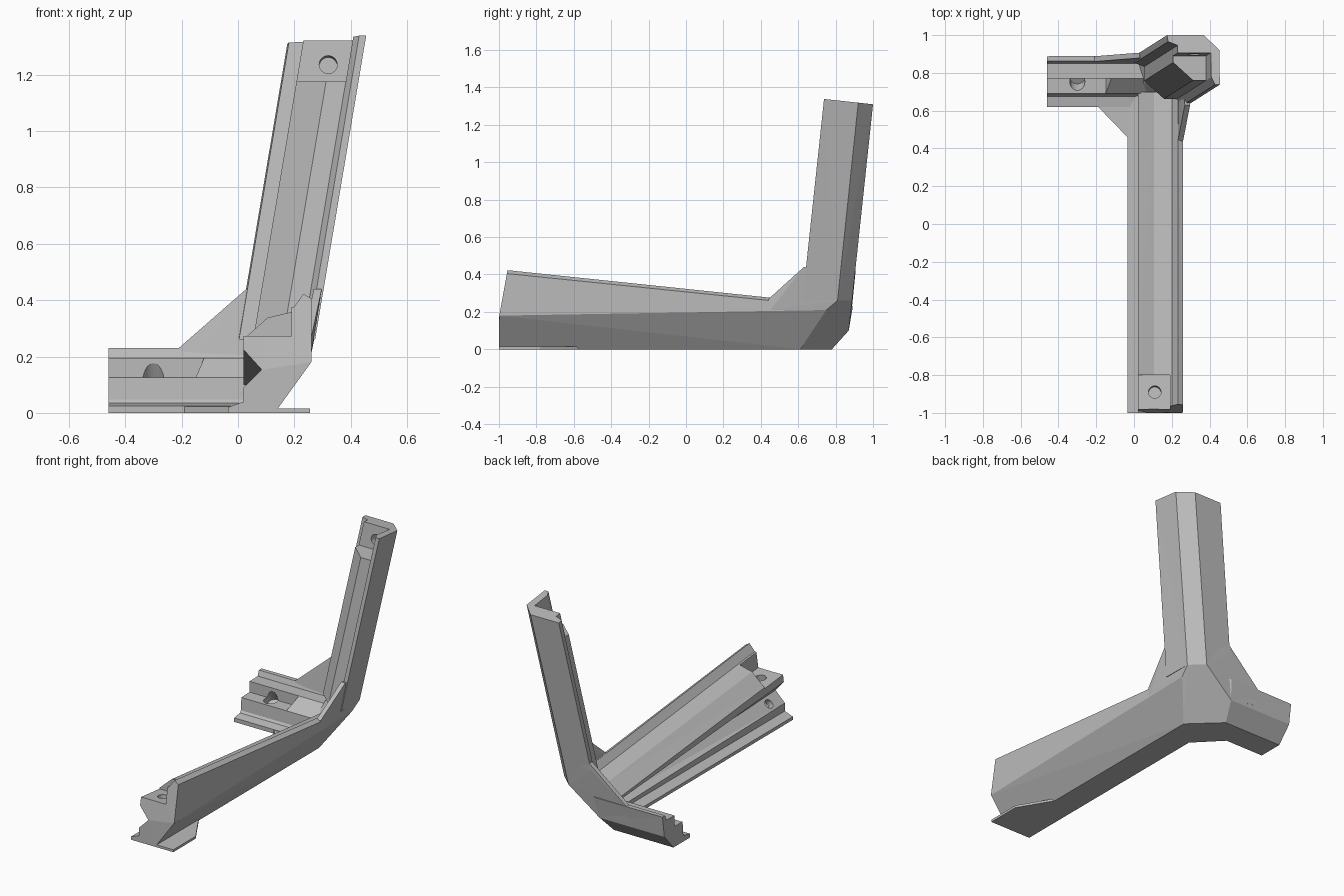
import bpy, bmesh
from mathutils import Vector, Matrix

if "Cube" in bpy.data.objects:
    bpy.data.objects.remove(bpy.data.objects["Cube"])

grey = bpy.data.materials.new("light_grey")
grey.use_nodes = True
GREY = (0.5, 0.5, 0.5, 1)
grey.diffuse_color = GREY
grey.node_tree.nodes["Principled BSDF"].inputs["Base Color"].default_value = GREY


def finish(bm, name):
    bmesh.ops.recalc_face_normals(bm, faces=bm.faces)
    me = bpy.data.meshes.new(name)
    bm.to_mesh(me)
    bm.free()
    me.materials.append(grey)
    ob = bpy.data.objects.new(name, me)
    bpy.context.collection.objects.link(ob)
    return ob


def loft(name, start, end):
    """Solid between two matching rings of points."""
    bm = bmesh.new()
    a = [bm.verts.new(p) for p in start]
    b = [bm.verts.new(p) for p in end]
    n = len(a)
    bm.faces.new(a)
    bm.faces.new(b[::-1])
    for i in range(n):
        j = (i + 1) % n
        bm.faces.new((a[i], b[i], b[j], a[j]))
    bmesh.ops.recalc_face_normals(bm, faces=bm.faces)
    bmesh.ops.triangulate(bm, faces=bm.faces)
    return finish(bm, name)


def hull(name, points, shift=None):
    """Convex solid around points, optionally thickened by a shift."""
    pts = [Vector(p) for p in points]
    if shift:
        pts += [p + Vector(shift) for p in pts]
    bm = bmesh.new()
    for p in pts:
        bm.verts.new(p)
    res = bmesh.ops.convex_hull(bm, input=bm.verts)
    junk = {g for g in res["geom_interior"] + res["geom_unused"]
            if isinstance(g, bmesh.types.BMVert)}
    bmesh.ops.delete(bm, geom=list(junk), context="VERTS")
    bmesh.ops.dissolve_limit(bm, angle_limit=0.01, verts=bm.verts, edges=bm.edges)
    return finish(bm, name)


def cylinder(name, centre, axis, radius, depth):
    bm = bmesh.new()
    rot = Vector(axis).to_track_quat("Z", "Y").to_matrix().to_4x4()
    bmesh.ops.create_cone(bm, cap_ends=True, segments=24, radius1=radius, radius2=radius,
                          depth=depth, matrix=Matrix.Translation(centre) @ rot)
    return finish(bm, name)


def cut(target, cutter):
    cutter.hide_render = True
    mod = target.modifiers.new("cut", "BOOLEAN")
    mod.operation = "DIFFERENCE"
    mod.solver = "EXACT"
    mod.object = cutter
    bpy.context.view_layer.objects.active = target
    bpy.ops.object.modifier_apply(modifier=mod.name)
    bpy.data.objects.remove(cutter)


# Outer corner facet, shared by the hub and the three arms
LONG_BOTTOM, LONG_SIDE = (0.13, 0.61, 0), (0.26, 0.75, 0.21)
SHORT_BOTTOM, SHORT_BACK = (-0.05, 0.78, 0), (-0.015, 0.87, 0.1)
UP_BACK, UP_SIDE = (0.187, 0.888, 0.26), (0.27, 0.81, 0.26)

# Long arm: notched section, taller at its free end
front = [(-0.035, 0), (0.13, 0), (0.26, 0.18), (0.26, 0.405), (0.232, 0.423), (0.2, 0.377),
         (0.105, 0.355), (0.02, 0.28), (0.02, 0.224), (0.084, 0.153), (0.02, 0.09),
         (0.02, 0.04), (-0.035, 0.02)]
rear_z = [0, 0, 0.21, 0.235, 0.25, 0.205, 0.185, 0.115, 0.1, 0.08, 0.06, 0.04, 0.02]
start = [(x, -1 + 0.18 * max(0, z - 0.17), z) for x, z in front]
end = [(x, 0.7, z) for (x, _), z in zip(front, rear_z)]
end[1], end[2] = LONG_BOTTOM, LONG_SIDE
long_arm = loft("long_arm", start, end)
pocket = hull("pocket", [(-0.1, -1.1, 0.285), (0.19, -1.1, 0.285),
                         (-0.1, -0.8, 0.255), (0.19, -0.8, 0.255)], (0, 0, 0.4))
cut(long_arm, pocket)
cut(long_arm, cylinder("hole", (0.11, -0.89, 0.26), (0, 0.1, 1), 0.033, 0.12))
cut(long_arm, cylinder("hole", (0.05, -0.89, 0.12), (-1, 0, 1), 0.028, 0.08))

# Thin foot plate beside the free end of the long arm
hull("foot_plate", [(0.1, -1, 0), (0.255, -1, 0), (0.255, -0.78, 0), (0.13, -0.57, 0),
                    (0.1, -0.57, 0)], (0, 0, 0.015))

# Short arm: stepped section
steps = [(0.62, 0), (0.78, 0), (0.87, 0.1), (0.888, 0.23), (0.862, 0.23), (0.85, 0.197),
         (0.77, 0.195), (0.77, 0.128), (0.69, 0.125), (0.685, 0.048), (0.675, 0.035),
         (0.62, 0.025)]
start = [(-0.46, y, z) for y, z in steps]
end = [(0.06, y, z) for y, z in steps]
end[0], end[-1] = (0, 0.62, 0), (0, 0.62, 0.025)
end[1], end[2], end[3] = SHORT_BOTTOM, SHORT_BACK, (0, 0.892, 0.23)
short_arm = loft("short_arm", start, end)
cut(short_arm, cylinder("hole", (-0.3, 0.745, 0.14), (0, -0.6, 1), 0.04, 0.12))
loft("short_arm_filler", [(-0.15, 0.69, 0.125), (-0.12, 0.77, 0.195), (-0.15, 0.775, 0.12)],
     [(0.08, 0.69, 0.125), (0.08, 0.77, 0.195), (0.08, 0.775, 0.12)])

# Upright arm: leaning angle section with a diagonal filler
LEAN = Vector((0.168, 0.107, 1))
angle = [(0.45, 0.735), (0.45, 0.92), (0.37, 1.0), (0.175, 1.0), (0.18, 0.965), (0.23, 0.945),
         (0.23, 0.87), (0.335, 0.775), (0.405, 0.775), (0.425, 0.735)]


def on_lean(x, y, z):
    return Vector((x, y, 1.31)) + LEAN * (z - 1.31)


top = [on_lean(x, y, 1.31 + 0.107 * (1 - y)) for x, y in angle]
base = [on_lean(x, y, 0.26) for x, y in angle]
base[1], base[2] = UP_SIDE, UP_BACK
upright = loft("upright_arm", base, top)
recess = [(0.405, 0.905), (0.225, 0.905), (0.225, 0.7), (0.405, 0.7)]
cut(upright, loft("recess", [on_lean(x, y, 1.175) for x, y in recess],
                  [on_lean(x, y, 1.5) for x, y in recess]))
cut(upright, cylinder("hole", (0.32, 0.9, 1.235), (0, -1, 0.1), 0.032, 0.12))

# Corner hub joining the arms
hub_inner = [(0.02, 0.69, 0.08), (0.2, 0.64, 0.16), (0.03, 0.84, 0.2), (0.04, 0.74, 0.16),
             (0.1, 0.76, 0.24), (0.21, 0.72, 0.28), (0.07, 0.86, 0.28)]
hull("corner_hub", [LONG_BOTTOM, LONG_SIDE, SHORT_BOTTOM, SHORT_BACK, UP_BACK, UP_SIDE]
     + hub_inner)

# Webs that bridge neighbouring arms
hull("bottom_web", [(-0.19, 0.62, 0), (-0.16, 0.61, 0), (-0.045, 0.5, 0), (-0.035, 0.46, 0),
                    (0.08, 0.46, 0), LONG_BOTTOM, SHORT_BOTTOM, (-0.19, 0.75, 0)], (0, 0, 0.022))
hull("back_web", [(-0.21, 0.888, 0.23), (-0.17, 0.888, 0.235), (0.02, 0.905, 0.4),
                  (0.03, 0.907, 0.44), (0.2, 0.9, 0.4), UP_BACK, SHORT_BACK,
                  (-0.2, 0.875, 0.13)], (0, -0.028, 0))
hull("side_web", [(0.26, 0.44, 0.268), (0.262, 0.48, 0.268), (0.288, 0.62, 0.385),
                  (0.297, 0.63, 0.44), (0.29, 0.8, 0.4), UP_SIDE, LONG_SIDE,
                  (0.26, 0.45, 0.21)], (-0.028, 0, 0))
